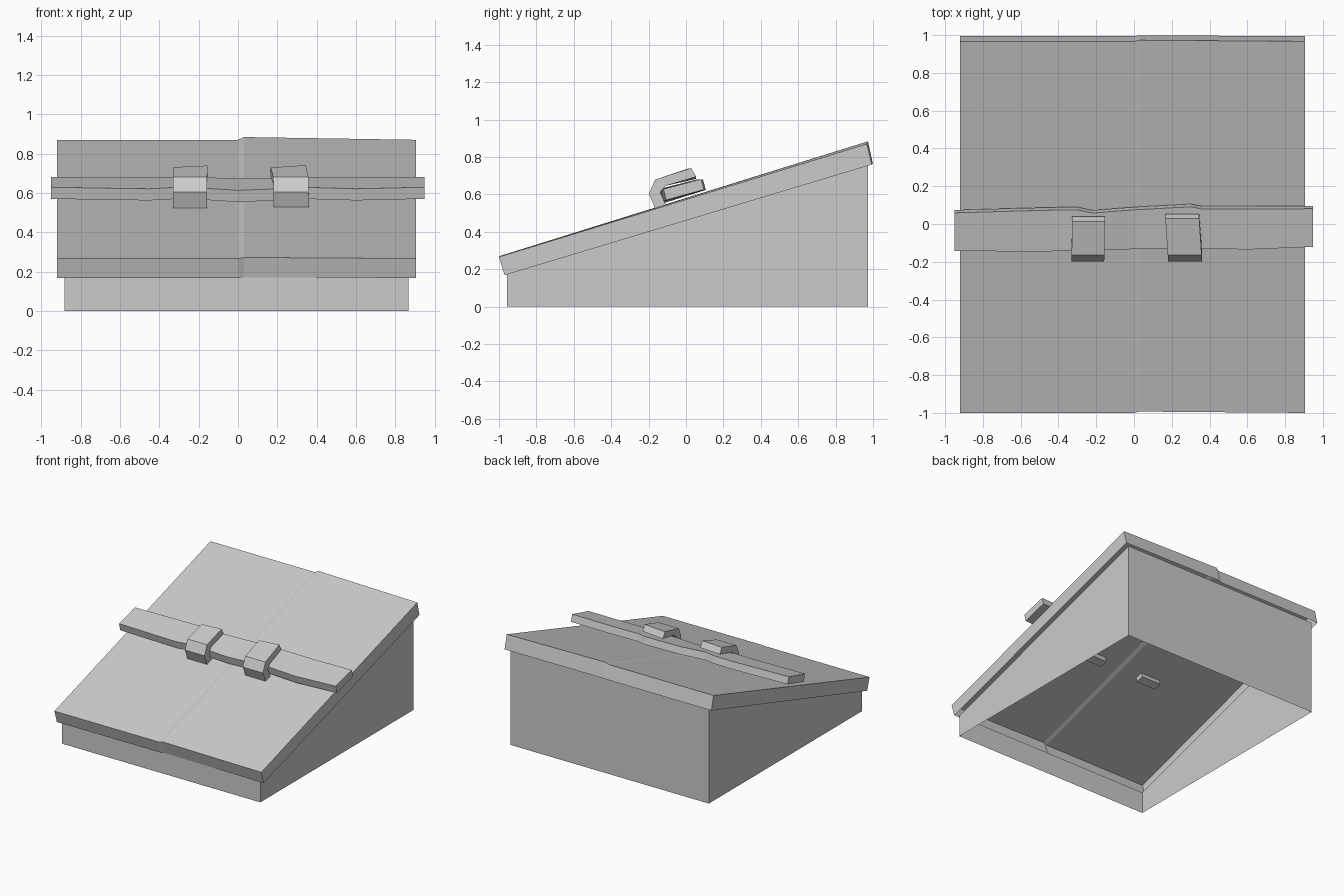
import bpy, bmesh

if "Cube" in bpy.data.objects:
    bpy.data.objects.remove(bpy.data.objects["Cube"])


def loft(name, sections, caps=True, skip_side=None):
    """Join matching closed rings of 3D points into one mesh object."""
    bm = bmesh.new()
    rings = [[bm.verts.new(p) for p in ring] for ring in sections]
    n = len(rings[0])
    for a, b in zip(rings, rings[1:]):
        for i in range(n):
            if i != skip_side:
                j = (i + 1) % n
                bm.faces.new((a[i], a[j], b[j], b[i]))
    if caps:
        bm.faces.new(rings[0][::-1])
        bm.faces.new(rings[-1])
    bmesh.ops.recalc_face_normals(bm, faces=bm.faces)
    mesh = bpy.data.meshes.new(name)
    bm.to_mesh(mesh)
    bm.free()
    obj = bpy.data.objects.new(name, mesh)
    bpy.context.collection.objects.link(obj)
    return obj


# Base: four thin walls, open underneath, tops follow the slope of the lid
x0, x1, y0, y1 = -0.883, 0.868, -0.958, 0.973
corners = [(x0, y0), (x1, y0), (x1, y1), (x0, y1)]
loft("base_walls", [
    [(x, y, 0) for x, y in corners],
    [(x, y, 0.172 if y < 0 else 0.756) for x, y in corners],
], caps=False)

# Lid: sloped shell, open underneath, with a slight step between its two boards
# Profile points are (y, z, y step, z step)
lid_profile = [(-1.0, 0.266, 0.007, 0.006), (-0.97, 0.168, 0.007, 0.003),
               (0.994, 0.760, 0.005, 0.005), (0.967, 0.870, 0.006, 0.014)]
loft("lid", [
    [(x, y + s * dy, z + s * dz) for y, z, dy, dz in lid_profile]
    for x, s in [(-0.92, 0), (0.0, 0), (0.03, 1), (0.906, 0)]
], skip_side=1)

# Crossbar: roughly hewn plank, (x, y shift, z shift, extra width)
bar_profile = [(-0.135, 0.627), (-0.120, 0.568), (0.082, 0.625), (0.067, 0.68)]
bar_stations = [
    (-0.95, -0.008, 0.002, 0.0), (-0.6, -0.010, -0.004, 0.012),
    (-0.45, -0.010, -0.006, 0.016), (-0.3, -0.002, 0.002, 0.010),
    (-0.22, -0.004, 0.0, -0.005), (0.0, 0.002, -0.014, 0.006),
    (0.3, 0.008, -0.002, 0.016), (0.36, 0.006, 0.001, 0.006),
    (0.6, 0.000, -0.006, 0.012), (0.948, 0.014, 0.002, 0.0),
]
loft("crossbar", [
    [(x, y + dy + (w if y > 0 else 0), z + dz * (0.4 if y > 0 else 1))
     for y, z in bar_profile]
    for x, dy, dz, w in bar_stations
])

# Hooks: bent straps set into the lid, wrapping over the crossbar
# Each pair is the outer and inner edge of the strap
hook_path = [
    ((-0.154, 0.485), (-0.094, 0.503)),
    ((-0.165, 0.525), (-0.108, 0.545)),
    ((-0.198, 0.605), (-0.138, 0.612)),
    ((-0.165, 0.680), (-0.110, 0.646)),
    ((0.014, 0.735), (0.040, 0.689)),
]
for name, left, right, lean, tilt, reach in [
        ("hook_left", -0.331, -0.158, 0.004, 0.004, 0.0),
        ("hook_right", 0.182, 0.361, -0.016, 0.006, 0.014)]:
    shifts = [0, 0, 0.1 * lean, 0.2 * lean, lean]
    ends = [0, 0, 0, 0, 1]
    loft(name, [
        [(left + s, o[0] + e * reach, o[1] - e * tilt),
         (right + s, o[0] + e * reach, o[1] + e * tilt),
         (right + s, i[0] + e * reach, i[1] + e * tilt),
         (left + s, i[0] + e * reach, i[1] - e * tilt)]
        for (o, i), s, e in zip(hook_path, shifts, ends)
    ])
